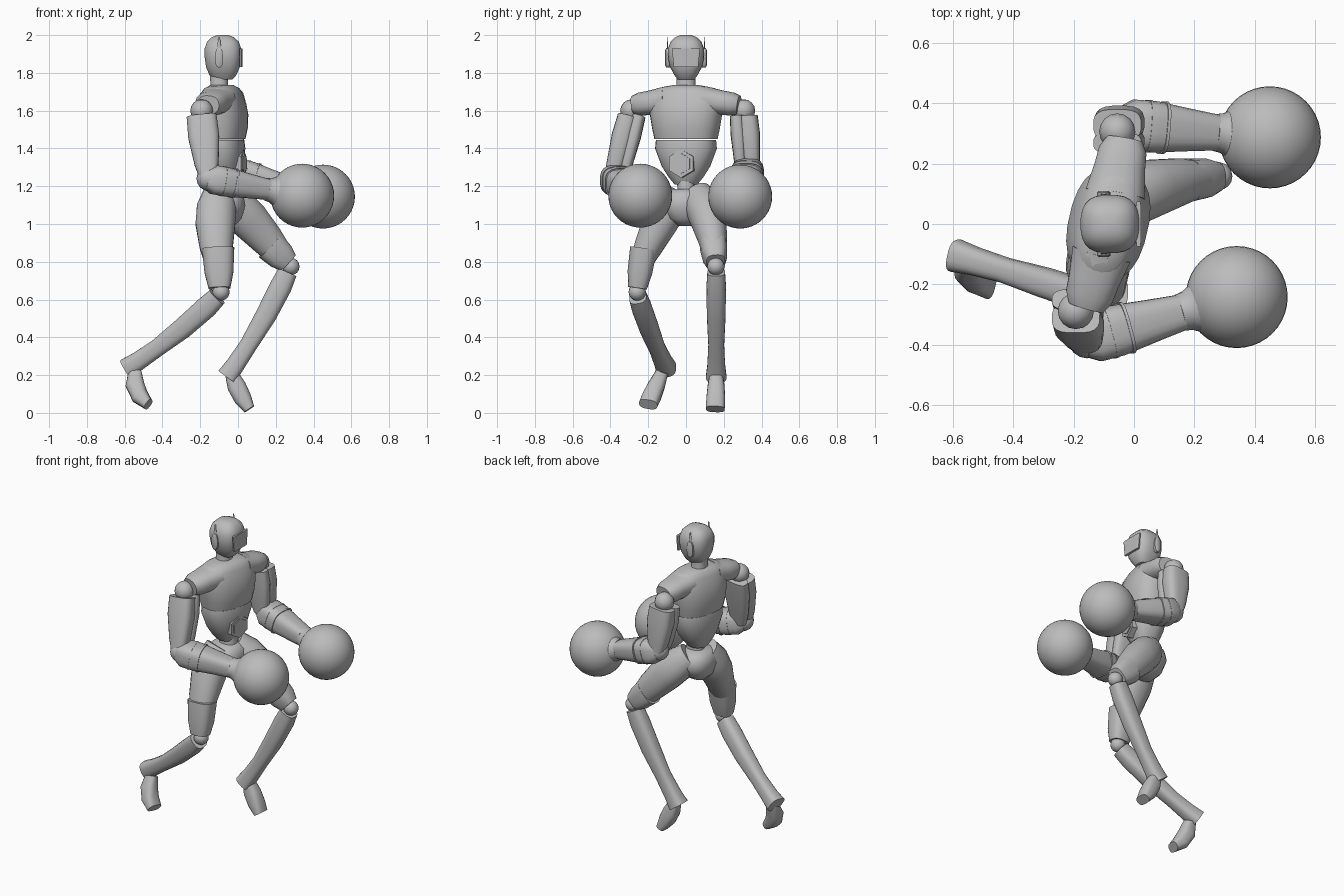
import bpy, bmesh, math
from mathutils import Vector

cube = bpy.data.objects.get("Cube")
if cube:
    bpy.data.objects.remove(cube, do_unlink=True)

grey = bpy.data.materials.new("plain grey")
grey.use_nodes = True
grey.diffuse_color = (.5, .5, .5, 1)
grey.node_tree.nodes["Principled BSDF"].inputs["Base Color"].default_value = grey.diffuse_color

X, Y, Z = Vector((1, 0, 0)), Vector((0, 1, 0)), Vector((0, 0, 1))
YAW = math.radians(-13)
TORSO = Vector((-.085, 0, 0))


def finish(name, bm, angle=40):
    bmesh.ops.recalc_face_normals(bm, faces=bm.faces)
    mesh = bpy.data.meshes.new(name)
    bm.to_mesh(mesh)
    bm.free()
    mesh.materials.append(grey)
    obj = bpy.data.objects.new(name, mesh)
    bpy.context.collection.objects.link(obj)
    bpy.ops.object.select_all(action='DESELECT')
    obj.select_set(True)
    bpy.context.view_layer.objects.active = obj
    bpy.ops.object.shade_smooth_by_angle(angle=math.radians(angle))
    return obj


def along(path, t):
    """Point on a straight line (two points) or a bend (three points)."""
    points = [Vector(p) for p in path]
    while len(points) > 1:
        points = [p.lerp(q, t) for p, q in zip(points, points[1:])]
    return points[0]


def loft(name, path, profile, side=Y, power=2.4, sides=20, angle=40):
    """Skin rounded sections (position, half width along side, half height) on a path."""
    bm = bmesh.new()
    rings = []
    for t, width, height in profile:
        axis = (along(path, t + .01) - along(path, t - .01)).normalized()
        across = (side - axis * side.dot(axis)).normalized()
        up = axis.cross(across)
        ring = []
        for k in range(sides):
            a = math.tau * (k + .5) / sides
            c, d = [math.copysign(abs(v) ** (2 / power), v) for v in (math.cos(a), math.sin(a))]
            ring.append(bm.verts.new(along(path, t) + across * c * width + up * d * height))
        rings.append(ring)
    for lower, upper in zip(rings, rings[1:]):
        for k in range(sides):
            n = (k + 1) % sides
            bm.faces.new((lower[k], lower[n], upper[n], upper[k]))
    bm.faces.new(rings[0])
    bm.faces.new(rings[-1])
    return finish(name, bm, angle)


def ball(name, centre, radius, segments=16):
    bm = bmesh.new()
    bmesh.ops.create_uvsphere(bm, u_segments=segments, v_segments=segments // 2, radius=radius)
    finish(name, bm).location = centre


def turn(obj):
    """Turn a part with the twisted upper body."""
    obj.location, obj.rotation_euler.z = TORSO, YAW


def placed(x, y, z):
    """Point in the twisted upper body."""
    c, s = math.cos(YAW), math.sin(YAW)
    return TORSO + Vector((x * c - y * s, x * s + y * c, z))


# Head: flattened dome with a visor plate, ears and antennas
loft("head", [(-.08, 0, 1.765), (-.08, 0, 2)], [
    (0, .045, .05), (.1, .062, .072), (.28, .085, .09), (.5, .097, .097),
    (.7, .096, .097), (.85, .082, .085), (.95, .058, .06), (1, .03, .03)], power=2.7, sides=24)
loft("visor", [(.015, 0, 1.83), (.015, 0, 1.93)], [(0, .065, .008), (1, .075, .008)], power=6)
loft("neck", [(-.1, 0, 1.66), (-.1, 0, 1.8)], [(0, .065, .06), (.4, .05, .045), (1, .05, .05)])
for s, word in ((1, "left"), (-1, "right")):
    loft(word + "_ear", [(-.1, s * .085, 1.88), (-.1, s * .11, 1.88)],
         [(0, .022, .052), (.8, .022, .052), (1, .015, .042)], side=X)
    loft(word + "_antenna", [(-.1, s * .1, 1.9), (-.1, s * .096, 1.99)],
         [(0, .004, .015), (1, .002, .004)], sides=6)

# Torso: chest over a tapering abdomen with a six-sided plate
turn(loft("chest", [(0, 0, 1.45), (0, 0, 1.735)], [
    (0, .168, .118), (.2, .18, .13), (.45, .192, .132), (.65, .195, .12),
    (.85, .185, .1), (.94, .16, .085), (1, .07, .06)], sides=24))
turn(loft("abdomen", [(0, 0, 1.21), (0, 0, 1.446)], [
    (0, .06, .06), (.15, .09, .08), (.4, .128, .102), (.8, .164, .118), (1, .16, .112)], sides=24))
for part, reach, size in (("belly_frame", .118, .075), ("belly_plate", .124, .055)):
    turn(loft(part, [(.08, 0, 1.32), (reach, 0, 1.32)], [(0, size, size), (1, size, size)],
              sides=6, power=2))
loft("waist", [(-.07, 0, 1.08), (-.07, 0, 1.26)], [(0, .075, .08), (.5, .045, .055), (1, .05, .055)])


# Arms: shoulder cap, ball joints, split upper arm, forearm and round hand
def arm(word, s, elbow, hand):
    elbow, hand = Vector(elbow), Vector(hand)
    loft(word + "_shoulder_cap", [placed(0, s * .1, 1.655), placed(-.01, s * .285, 1.63)],
         [(0, .1, .075), (.5, .085, .065), (.8, .08, .062), (1, .06, .05)], side=X)
    joint = placed(-.04, s * .305, 1.6)
    ball(word + "_shoulder_ball", joint, .06)
    ball(word + "_elbow", elbow, .065)
    for part, shift, size in (("outer", .022, .052), ("inner", -.038, .036)):
        off = Y * s * shift - Z * .03
        loft(word + "_upper_arm_" + part, [joint + off, elbow + off],
             [(0, size, .08), (.3, size * 1.1, .083), (.7, size * .9, .064), (.9, size * .8, .045)], power=3)
    reach = [elbow, hand]
    loft(word + "_forearm", reach, [(-.03, .06, .055), (.05, .085, .078), (.2, .086, .078),
                                    (.42, .072, .066), (.63, .06, .056)], power=3)
    loft(word + "_cuff", reach, [(.62, .062, .062), (.67, .066, .066), (.72, .08, .08), (.78, .11, .11)], power=2)
    for start in (.14, .25):
        loft(word + "_forearm_band", reach, [(start, .088, .08), (start + .02, .088, .08)], power=3)
    ball(word + "_hand", hand, .169, 40)


arm("left", 1, (-.03, .33, 1.28), (.45, .287, 1.145))
arm("right", -1, (-.155, -.38, 1.24), (.34, -.242, 1.15))

# Hips
loft("hips", [(-.08, 0, .99), (-.08, 0, 1.185)], [
    (0, .04, .06), (.2, .1, .1), (.55, .14, .12), (.85, .125, .11), (1, .08, .075)], angle=70)


# Legs: both share the same sections on differently posed paths
def leg(word, thigh, guard, knee, shin, foot):
    loft(word + "_thigh", thigh, [(0, .08, .085), (.25, .1, .105), (.5, .095, .106),
                                  (.8, .077, .09), (1, .06, .072)], power=2.2, angle=60)
    loft(word + "_knee_guard", guard, [(0, .072, .086), (.6, .066, .077), (1, .05, .058)], power=2.8)
    ball(word + "_knee", knee, .046)
    loft(word + "_shin", shin, [(0, .047, .052), (.13, .052, .059), (.4, .05, .056),
                                (.68, .042, .047), (.88, .047, .05), (1, .055, .055)], power=2.8)
    loft(word + "_foot", foot, [(0, .033, .035), (.35, .045, .05), (.7, .05, .047), (1, .05, .03)], power=2.8)


leg("left",
    thigh=[(-.07, .06, 1.15), (.045, .135, 1.045), (.22, .15, .84)],
    guard=[(.17, .145, .885), (.265, .157, .795)],
    knee=(.28, .158, .775),
    shin=[(.262, .16, .745), (.13, .16, .45), (-.06, .16, .19)],
    foot=[(-.035, .16, .21), (0, .16, .11), (.06, .155, .02)])
leg("right",
    thigh=[(-.1, -.05, 1.16), (-.137, -.14, 1.02), (-.105, -.235, .8)],
    guard=[(-.105, -.225, .87), (-.098, -.257, .66)],
    knee=(-.09, -.258, .64),
    shin=[(-.11, -.255, .615), (-.33, -.18, .395), (-.59, -.105, .235)],
    foot=[(-.545, -.125, .22), (-.565, -.17, .11), (-.475, -.2, .045)])
